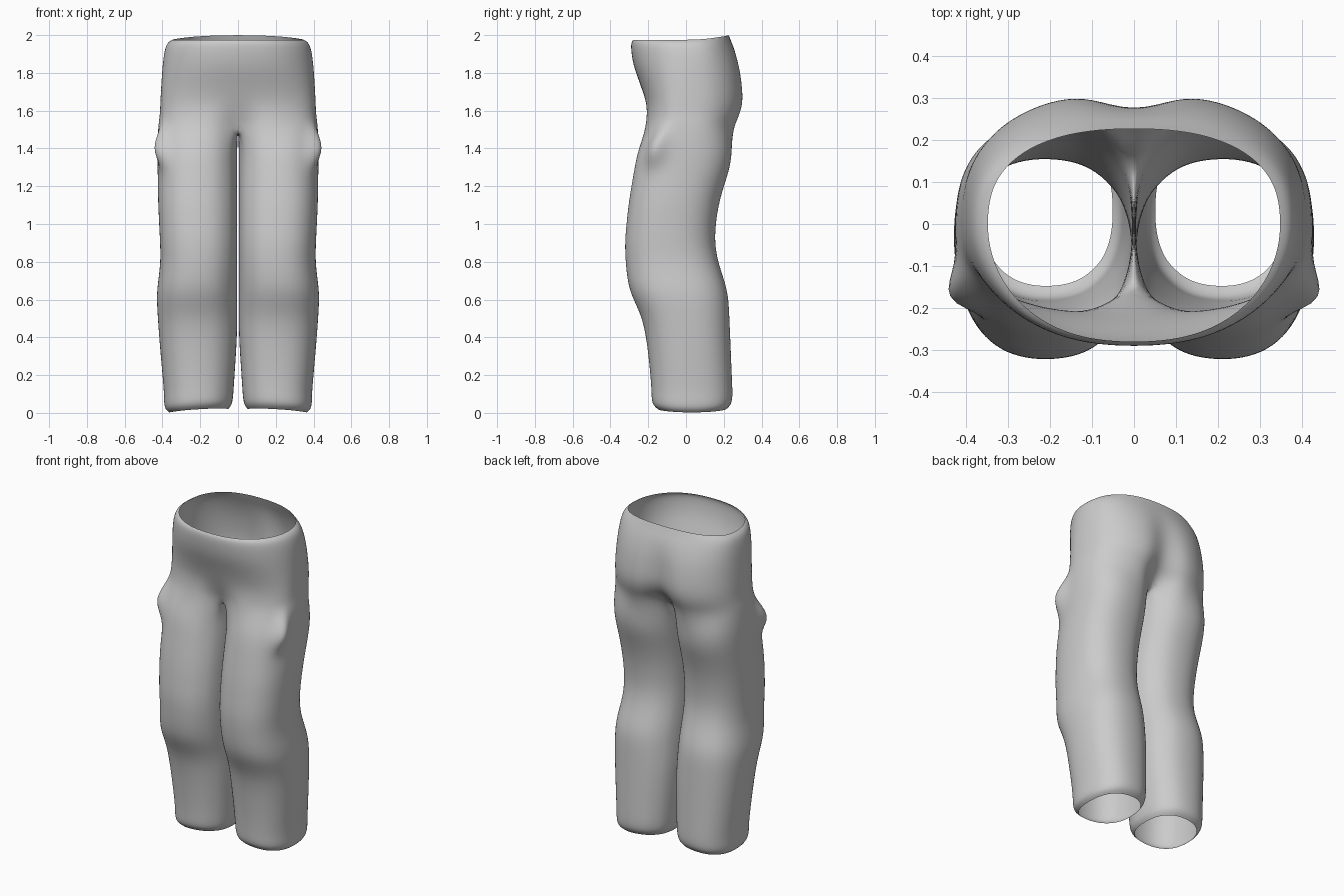
import bpy, bmesh
from math import sin, cos, exp, radians, copysign

cube = bpy.data.objects.get("Cube")
if cube:
    bpy.data.objects.remove(cube)

OUTER, INNER = 17, 7      # points round the outside and the inseam
GAP = 0.004               # half the space between the legs


def power(v, p):
    return copysign(abs(v) ** p, v)


# Leg rings: height, inner x, outer x, front y, back y
LEG = [
    (0.012, 0.05, 0.365, -0.15, 0.215), (0.035, 0.03, 0.395, -0.183, 0.245),
    (0.10, 0.024, 0.393, -0.185, 0.25), (0.20, 0.018, 0.402, -0.19, 0.245),
    (0.40, GAP, 0.42, -0.212, 0.237), (0.52, GAP, 0.428, -0.24, 0.232),
    (0.62, GAP, 0.434, -0.292, 0.227), (0.70, GAP, 0.425, -0.313, 0.207),
    (0.80, GAP, 0.412, -0.323, 0.172), (0.90, GAP, 0.415, -0.327, 0.155),
    (1.00, GAP, 0.42, -0.318, 0.16), (1.10, GAP, 0.425, -0.308, 0.175),
    (1.20, GAP, 0.427, -0.292, 0.203), (1.30, GAP, 0.428, -0.275, 0.237),
    (1.40, GAP, 0.43, -0.255, 0.248),
]
# Hip rows: height, half width, front y, back y, front dip, back cleft, front roundness
HIP = [
    (1.52, 0.425, -0.227, 0.275, 0.085, 0.14, 0.7),
    (1.58, 0.415, -0.218, 0.305, 0.04, 0.09, 0.72),
    (1.65, 0.413, -0.217, 0.32, 0.005, 0.06, 0.77),
    (1.74, 0.408, -0.243, 0.312, 0, 0.045, 0.85),
    (1.83, 0.402, -0.278, 0.295, 0, 0.025, 0.95),
    (1.91, 0.393, -0.292, 0.267, 0, 0.005, 1),
    (1.96, 0.378, -0.293, 0.243, 0, 0, 1),
    (1.975, 0.35, -0.282, 0.228, 0, 0, 1),
]


def leg_ring(z, x0, x1, y0, y1):
    """Rounded loop: outside arc from front to back, then the inseam."""
    angles = [-50 + 280 * i / (OUTER - 1) for i in range(OUTER)]
    angles += [230 + 80 * (i + 1) / (INNER + 1) for i in range(INNER)]
    points = []
    for a in map(radians, angles):
        x = (x0 + x1) / 2 + (x1 - x0) / 2 * power(sin(a), 0.85)
        y = (y0 + y1) / 2 - (y1 - y0) / 2 * power(cos(a), 0.85)
        tilt = 0.06 * (0.2 - x) + 0.25 * (y - 0.03) ** 2 if z < 0.05 else 0
        points.append((x, y, z + tilt))
    return points


def hip_arc(z, w, y0, y1, dip, cleft, roundness):
    """Half outline from the front centre round the side to the back centre."""
    points = []
    for i in range(OUTER):
        a = radians(180 * i / (OUTER - 1))
        front = i < OUTER // 2
        c = cos(a)
        x = 0 if i in (0, OUTER - 1) else w * sin(a) ** 0.85
        y = (y0 * power(c, roundness) if front else y1 * abs(c) ** 0.8)
        y += (dip if front else -cleft) * exp(-(x / 0.075) ** 2)
        rise = 0.025 * (max(y, 0) / 0.23) ** 2 if z > 1.97 else 0
        points.append((x, y, z + rise))
    return points


bm = bmesh.new()


def add_row(points):
    return [bm.verts.new(p) for p in points]


def bridge(low, high, closed):
    n = len(low)
    for i in range(n if closed else n - 1):
        j = (i + 1) % n
        bm.faces.new((low[i], low[j], high[j], high[i]))


# Leg tube
rows = [add_row(leg_ring(*r)) for r in LEG]

# Crotch ring: hip outline closed along the centre seam
arc = hip_arc(*HIP[0])
front, back = arc[0], arc[-1]
seam = []
for i in range(INNER):
    t = (i + 1) / (INNER + 1)
    seam.append((0, back[1] + t * (front[1] - back[1]), 1.50 + 0.02 * t))
rows.append(add_row(arc + seam))
for low, high in zip(rows, rows[1:]):
    bridge(low, high, True)

# Hips and waist
previous = rows[-1][:OUTER]
for r in HIP[1:]:
    current = add_row(hip_arc(*r))
    bridge(previous, current, False)
    previous = current

# Small pointed fold on the outer thigh
rows[len(LEG) - 1][6].co = (0.495, -0.2, 1.4)

bmesh.ops.recalc_face_normals(bm, faces=bm.faces)
mesh = bpy.data.meshes.new("trousers")
bm.to_mesh(mesh)
bm.free()
trousers = bpy.data.objects.new("trousers", mesh)
bpy.context.collection.objects.link(trousers)

# Plain grey cloth
cloth = bpy.data.materials.new("grey cloth")
cloth.use_nodes = True
grey = (0.6, 0.6, 0.6, 1)
cloth.diffuse_color = grey
cloth.node_tree.nodes["Principled BSDF"].inputs["Base Color"].default_value = grey
mesh.materials.append(cloth)

# Second leg and smoothing
mirror = trousers.modifiers.new("mirror", "MIRROR")
mirror.use_clip = True
mirror.merge_threshold = 0.001
smooth = trousers.modifiers.new("smooth", "SUBSURF")
smooth.levels = smooth.render_levels = 2
for face in mesh.polygons:
    face.use_smooth = True
